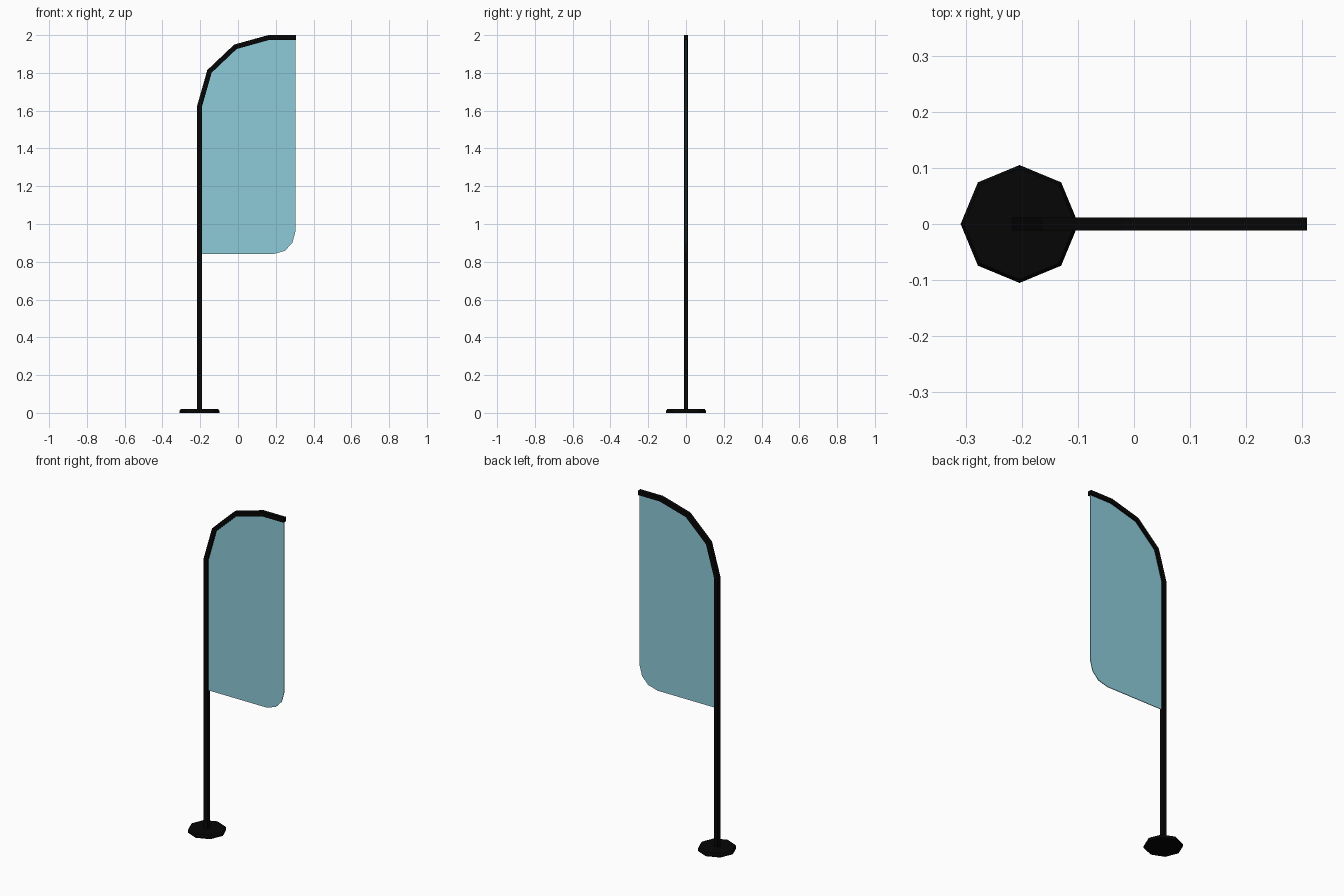
import bpy, bmesh
from math import sin, cos, pi
from mathutils import Vector

if "Cube" in bpy.data.objects:
    bpy.data.objects.remove(bpy.data.objects["Cube"])

POLE_X = -0.204
PATH = [(POLE_X, 0.01), (POLE_X, 1.622), (-0.151, 1.808), (-0.014, 1.938),
        (0.162, 1.987), (0.308, 1.987)]


def material(name, color):
    mat = bpy.data.materials.new(name)
    mat.diffuse_color = color
    mat.use_nodes = True
    mat.node_tree.nodes["Principled BSDF"].inputs["Base Color"].default_value = mat.diffuse_color
    return mat


def finish(bm, name, mat):
    bmesh.ops.recalc_face_normals(bm, faces=bm.faces)
    mesh = bpy.data.meshes.new(name)
    bm.to_mesh(mesh)
    bm.free()
    mesh.materials.append(mat)
    obj = bpy.data.objects.new(name, mesh)
    bpy.context.collection.objects.link(obj)
    return obj


def loft(bm, rings):
    """Skin closed rings of equal size and cap both ends."""
    rings = [[bm.verts.new(p) for p in ring] for ring in rings]
    n = len(rings[0])
    for a, b in zip(rings, rings[1:]):
        for i in range(n):
            j = (i + 1) % n
            bm.faces.new((a[i], a[j], b[j], b[i]))
    bm.faces.new(rings[0])
    bm.faces.new(rings[-1])


black = material("black", (0.0018, 0.0018, 0.0018, 1))
teal = material("teal_fabric", (0.27, 0.60, 0.70, 1))

# Base: octagonal foot with a slightly chamfered top rim
bm = bmesh.new()
loft(bm, [[(POLE_X + r * cos(i * pi / 4), r * sin(i * pi / 4), z) for i in range(8)]
          for r, z in ((0.105, 0), (0.105, 0.012), (0.099, 0.02))])
finish(bm, "base", black)

# Pole: square bar with mitred bends
bm = bmesh.new()
pts = [Vector(p) for p in PATH]
dirs = [(b - a).normalized() for a, b in zip(pts, pts[1:])]
rings = []
for k, p in enumerate(pts):
    d0, d1 = dirs[max(k - 1, 0)], dirs[min(k, len(dirs) - 1)]
    t = (d0 + d1).normalized()
    side = Vector((t.y, -t.x)) / t.dot(d0)
    ring = []
    for u, v in ((-1, -1), (1, -1), (1, 1), (-1, 1)):
        q = p + side * 0.013 * u
        ring.append((q.x, 0.0118 * v, q.y))
    rings.append(ring)
loft(bm, rings)
finish(bm, "pole", black)

# Flag: thin panel following the pole, with a rounded lower corner
outline = [(POLE_X, 0.84)] + PATH[1:5] + [(0.305, 1.987), (0.305, 0.965),
           (0.288, 0.9), (0.248, 0.858), (0.185, 0.84)]
bm = bmesh.new()
loft(bm, [[(x, y, z) for x, z in outline] for y in (-0.002, 0.002)])
finish(bm, "flag", teal)
